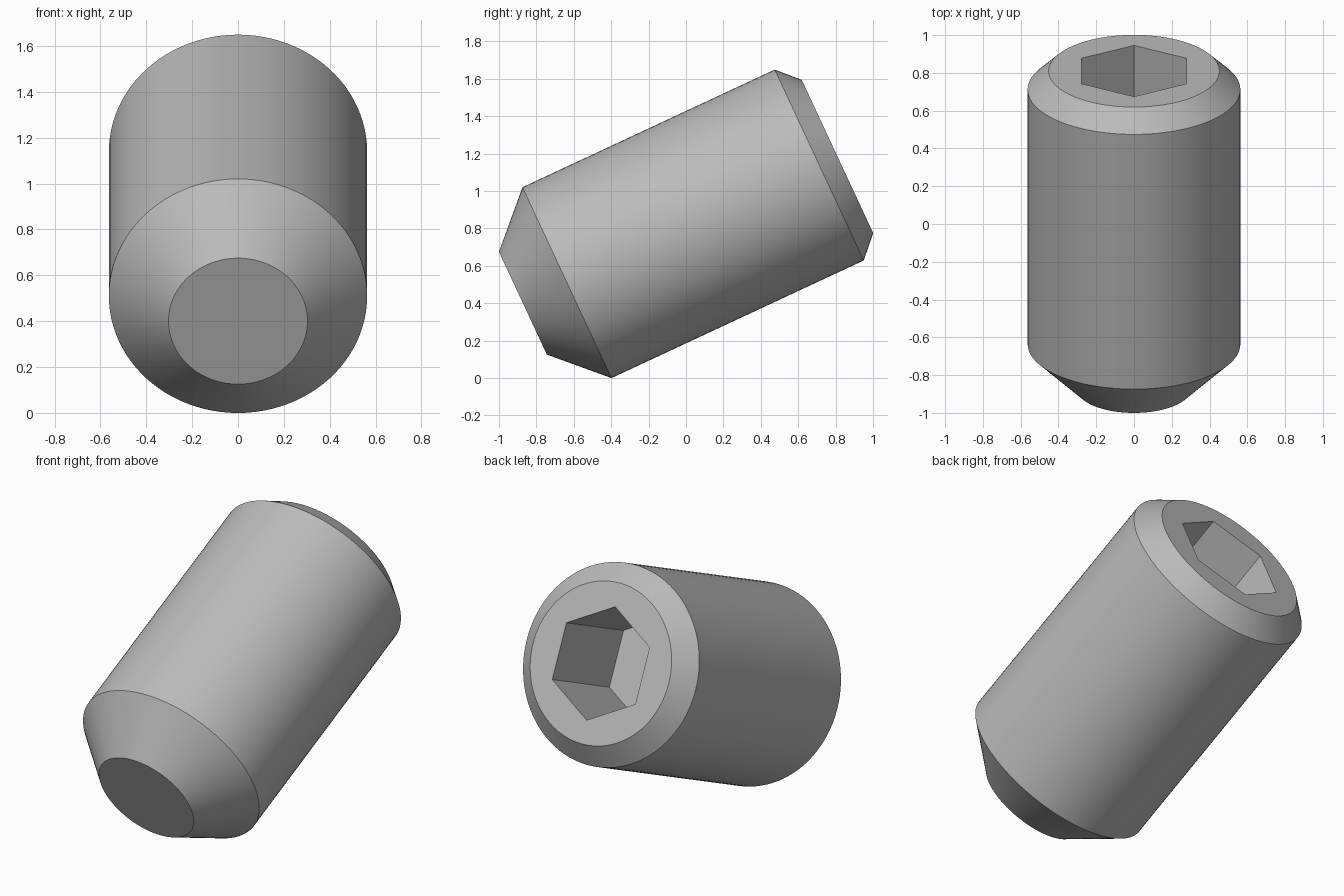
import bpy, bmesh, math
from mathutils import Matrix

cube = bpy.data.objects.get("Cube")
if cube:
    bpy.data.objects.remove(cube)

# Plain grey steel
steel = bpy.data.materials.new("grey_steel")
steel.use_nodes = True
colour = (0.5, 0.5, 0.5, 1)
steel.diffuse_color = colour
steel.node_tree.nodes["Principled BSDF"].inputs["Base Color"].default_value = colour

SIDES = 96
TILT = math.radians(25)
LENGTH = 1.856
SOCKET_DEPTH = 0.6

bm = bmesh.new()


def ring(radius, z, sides=SIDES):
    """Closed loop of vertices around the screw axis, first one on +y."""
    return [bm.verts.new((radius * math.sin(2 * math.pi * i / sides),
                          radius * math.cos(2 * math.pi * i / sides), z))
            for i in range(sides)]


def skin(a, b):
    """Quads between two loops of equal size."""
    for i in range(len(a)):
        j = (i + 1) % len(a)
        bm.faces.new((a[i], a[j], b[j], b[i]))


def loop_edges(loop):
    return [bm.edges.get((v, loop[i - 1])) for i, v in enumerate(loop)]


# Flat point, cone, cylindrical body and chamfer
profile = [(0.303, 0), (0.563, 0.26), (0.563, 1.748), (0.452, LENGTH)]
rings = [ring(r, z) for r, z in profile]
for a, b in zip(rings, rings[1:]):
    skin(a, b)
bm.faces.new(rings[0])

# Hexagonal socket with a flat floor
rim = ring(0.32, LENGTH, 6)
floor = ring(0.32, LENGTH - SOCKET_DEPTH, 6)
skin(rim, floor)
bm.faces.new(floor)

# Flat end face around the socket
bmesh.ops.triangle_fill(bm, use_beauty=True, use_dissolve=False,
                        edges=loop_edges(rings[-1]) + loop_edges(rim))
bmesh.ops.recalc_face_normals(bm, faces=bm.faces)

# Lay the screw back so its point faces the front
bm.transform(Matrix.Translation((0, -0.872, 0.4)) @ Matrix.Rotation(TILT - math.pi / 2, 4, "X"))

mesh = bpy.data.meshes.new("socket_set_screw")
bm.to_mesh(mesh)
bm.free()
mesh.materials.append(steel)
screw = bpy.data.objects.new("socket_set_screw", mesh)
bpy.context.collection.objects.link(screw)

bpy.ops.object.select_all(action="DESELECT")
screw.select_set(True)
bpy.context.view_layer.objects.active = screw
bpy.ops.object.shade_smooth_by_angle(angle=math.radians(30))
